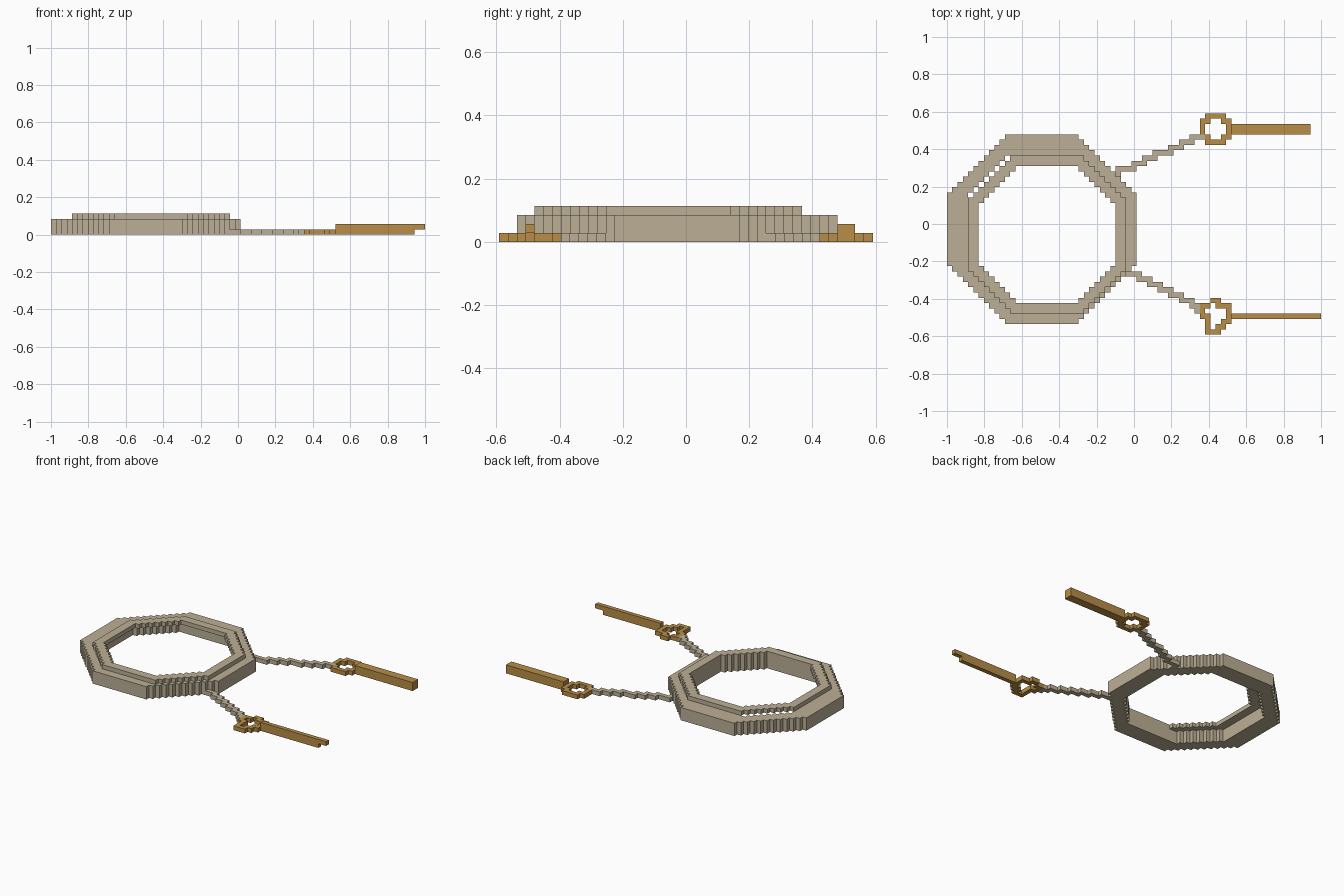
import bpy, bmesh

if "Cube" in bpy.data.objects:
    bpy.data.objects.remove(bpy.data.objects["Cube"])

V = 2 / 71                      # block size
ORIGIN = (-1.0, -21 * V, 0.0)


def material(name, rgb):
    m = bpy.data.materials.new(name)
    m.diffuse_color = (*rgb, 1)
    m.use_nodes = True
    m.node_tree.nodes["Principled BSDF"].inputs["Base Color"].default_value = m.diffuse_color
    return m


STEEL = material("warm grey metal", (0.50, 0.43, 0.30))
BRASS = material("brass gold", (0.48, 0.27, 0.065))

SIDES = {
    (1, 0, 0): [(1, 0, 0), (1, 1, 0), (1, 1, 1), (1, 0, 1)],
    (-1, 0, 0): [(0, 0, 0), (0, 0, 1), (0, 1, 1), (0, 1, 0)],
    (0, 1, 0): [(0, 1, 0), (0, 1, 1), (1, 1, 1), (1, 1, 0)],
    (0, -1, 0): [(0, 0, 0), (1, 0, 0), (1, 0, 1), (0, 0, 1)],
    (0, 0, 1): [(0, 0, 1), (1, 0, 1), (1, 1, 1), (0, 1, 1)],
    (0, 0, -1): [(0, 0, 0), (0, 1, 0), (1, 1, 0), (1, 0, 0)],
}


def build(name, cells, mat):
    """Skin a set of blocks with only its exposed faces."""
    bm = bmesh.new()
    verts = {}
    for c in sorted(cells):
        for d, corners in SIDES.items():
            if tuple(c[k] + d[k] for k in range(3)) in cells:
                continue
            face = []
            for q in corners:
                key = tuple(c[k] + q[k] for k in range(3))
                if key not in verts:
                    verts[key] = bm.verts.new([ORIGIN[k] + key[k] * V for k in range(3)])
                face.append(verts[key])
            bm.faces.new(face)
    bmesh.ops.dissolve_limit(bm, angle_limit=0.01, verts=bm.verts, edges=bm.edges)
    me = bpy.data.meshes.new(name)
    bm.to_mesh(me)
    bm.free()
    me.materials.append(mat)
    bpy.context.collection.objects.link(bpy.data.objects.new(name, me))


def octagon(x0, y0, size, cut):
    """Square of blocks with stepped diagonal corners."""
    out = set()
    for a in range(size):
        for b in range(size):
            if min(a, size - 1 - a) + min(b, size - 1 - b) >= cut:
                out.add((x0 + a, y0 + b))
    return out


def rows(table):
    return {(i, j) for j, a, b in table for i in range(a, b)}


def raise_up(flat, z0, z1):
    return {(i, j, k) for i, j in flat for k in range(z0, z1)}


def box(x0, x1, y0, y1, z0, z1):
    return raise_up({(i, j) for i in range(x0, x1) for j in range(y0, y1)}, z0, z1)


# Large ring: wide base with a narrower, shifted rim on top
base = octagon(0, 2, 36, 11) - octagon(4, 6, 28, 7)
rim = octagon(4, 4, 30, 8) - octagon(6, 6, 26, 7)
build("large_ring", raise_up(base, 0, 3) | raise_up(rim, 3, 4), STEEL)

# Stepped links, as (row, start, end)
back_link = rows([(30, 32, 33), (31, 32, 36), (32, 35, 38), (33, 37, 40), (34, 39, 43),
                  (35, 42, 45), (36, 44, 47), (37, 46, 49)])
front_link = rows([(11, 33, 37), (10, 36, 39), (9, 38, 41), (8, 40, 43), (7, 42, 45),
                   (6, 44, 47), (5, 46, 48), (4, 47, 48)])
build("back_link", raise_up(back_link - base, 0, 1), STEEL)
build("front_link", raise_up(front_link - base, 0, 1), STEEL)

# Back key: round bow and a thick shaft
bow = octagon(48, 36, 6, 1) - octagon(49, 37, 4, 1)
build("back_key", raise_up(bow, 0, 1) | box(54, 69, 38, 40, 0, 2), BRASS)

# Front key: uneven bow and a thin shaft with an overhanging tip
bow = rows([(6, 50, 52), (5, 48, 50), (5, 51, 54), (4, 48, 49), (4, 53, 54), (3, 48, 50),
            (3, 53, 54), (2, 49, 50), (2, 52, 54), (1, 49, 50), (1, 51, 53), (0, 49, 52)])
build("front_key", raise_up(bow, 0, 1) | box(54, 69, 3, 4, 0, 1) | box(54, 71, 3, 4, 1, 2), BRASS)
